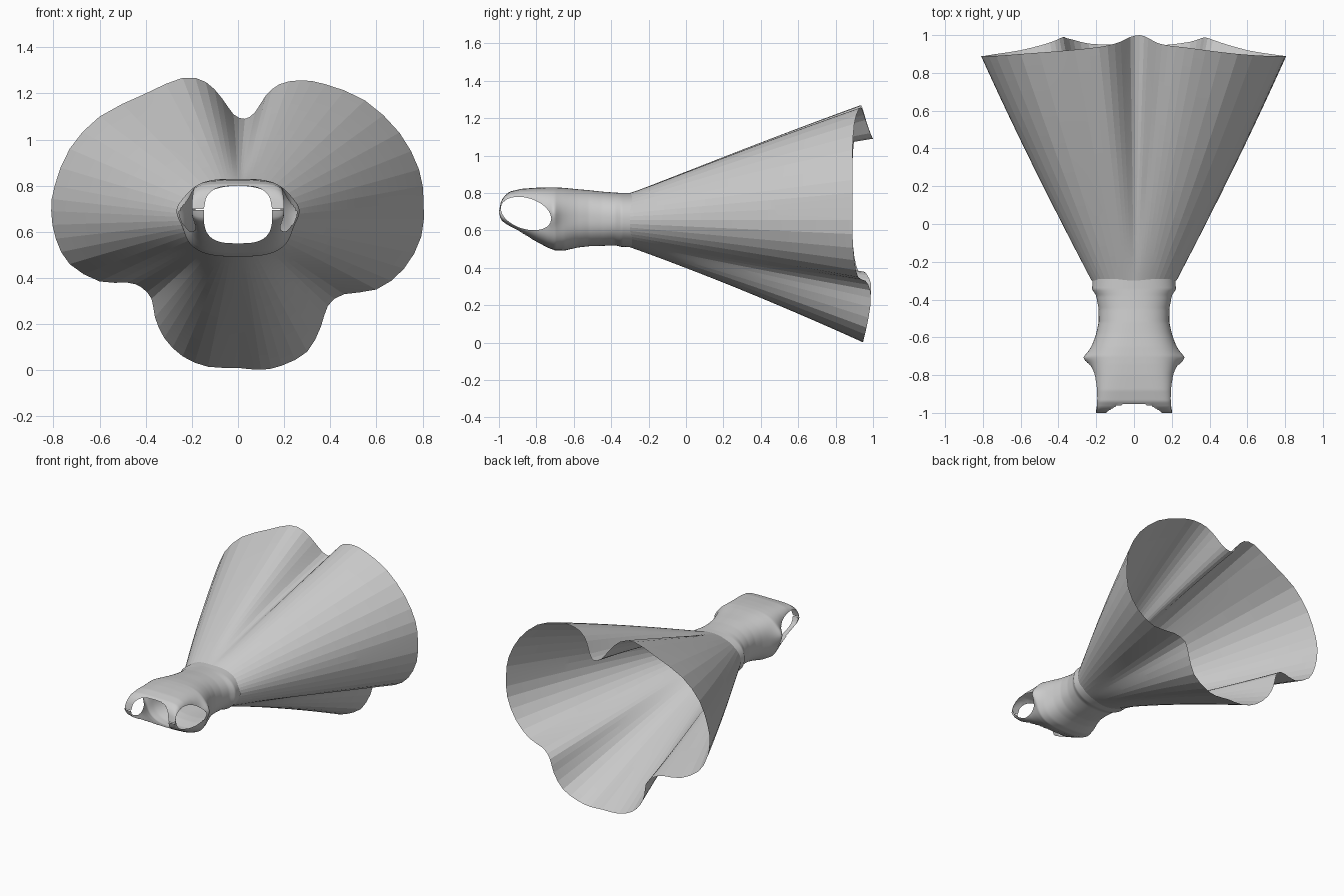
import bpy, bmesh, math
from mathutils import Vector

if "Cube" in bpy.data.objects:
    bpy.data.objects.remove(bpy.data.objects["Cube"])

ZC = 0.66          # height of the garment's long axis
WAIST = -0.30      # y of the waist seam


def lerp_table(table, y):
    """Interpolate rows (y, values...) listed from waist to shoulder."""
    for p, q in zip(table, table[1:]):
        if y >= q[0]:
            t = (p[0] - y) / (p[0] - q[0])
            return [a + (b - a) * t for a, b in zip(p[1:], q[1:])]
    return table[-1][1:]


def smooth_loop(points, steps):
    """Closed Catmull-Rom curve through the points."""
    pts = [Vector(p) for p in points]
    out = []
    for i in range(len(pts)):
        a, b, c, d = (pts[(i + k) % len(pts)] for k in (-1, 0, 1, 2))
        for s in range(steps):
            t = s / steps
            out.append(0.5 * (2 * b + (c - a) * t + (2 * a - 5 * b + 4 * c - d) * t * t
                              + (3 * b - a - 3 * c + d) * t ** 3))
    return out


def soften(points, sigma):
    """Copy of the loop with its folds averaged out."""
    out = []
    n = len(points)
    for p in points:
        tot, acc = 0, Vector((0, 0, 0))
        for j, q in enumerate(points):
            seg = (points[j - 1] - points[(j + 1) % n]).length
            w = seg * math.exp(-(p - q).length_squared / (2 * sigma * sigma))
            tot += w
            acc += q * w
        out.append(acc / tot)
    return out


def section(ang, a, top, bot, n):
    """Point on a rounded-box cross-section."""
    c, s = math.cos(ang), math.sin(ang)
    x = a * math.copysign(abs(c) ** (2 / n), c)
    z = (top + bot) / 2 + (top - bot) / 2 * math.copysign(abs(s) ** (2 / n), s)
    return x, z


def loft(bm, rings):
    rows = [[bm.verts.new(p) for p in r] for r in rings]
    n = len(rows[0])
    for r0, r1 in zip(rows, rows[1:]):
        for i in range(n):
            j = (i + 1) % n
            bm.faces.new((r0[i], r0[j], r1[j], r1[i]))


def cut_hole(bm, keep, level, centre, axes):
    """Delete faces inside a curve (level < 1) and snap the new rim onto it."""
    gone = set()
    for f in bm.faces:
        c = f.calc_center_median()
        if keep(c) and level(c) < 1:
            gone.add(f)
    rim = {v for f in gone for v in f.verts if any(g not in gone for g in v.link_faces)}
    bmesh.ops.delete(bm, geom=list(gone), context='FACES')
    for v in rim:
        k = min(max(1 / max(level(v.co), 0.3), 0.9), 1.12)
        for ax, c in zip(axes, centre):
            v.co[ax] = c + (v.co[ax] - c) * k


def finish(name, bm, angle):
    bmesh.ops.recalc_face_normals(bm, faces=bm.faces)
    me = bpy.data.meshes.new(name)
    bm.to_mesh(me)
    bm.free()
    ob = bpy.data.objects.new(name, me)
    bpy.context.collection.objects.link(ob)
    bpy.ops.object.select_all(action='DESELECT')
    ob.select_set(True)
    bpy.context.view_layer.objects.active = ob
    bpy.ops.object.shade_smooth_by_angle(angle=math.radians(angle))
    return ob


# Skirt: fluted cone from the oval waist to a wavy hem (x, z, y)
HEM = [(.03, 1.09, 1.0), (.075, 1.12, .985), (.12, 1.19, .96), (.18, 1.24, .945), (.27, 1.257, .935),
       (.38, 1.24, .92), (.55, 1.17, .90), (.70, 1.03, .89), (.785, .87, .89), (.805, .73, .89),
       (.795, .58, .89), (.72, .44, .90), (.60, .35, .92), (.46, .33, .96), (.39, .28, .985),
       (.36, .19, .985), (.30, .08, .965), (.19, .02, .95), (.10, .002, .945), (0, .01, .95),
       (-.13, .015, .95), (-.24, .06, .955), (-.32, .14, .975), (-.36, .23, .985), (-.375, .31, .99),
       (-.42, .36, .97), (-.48, .38, .95), (-.60, .385, .92), (-.73, .46, .90), (-.79, .57, .89),
       (-.81, .69, .89), (-.795, .80, .89), (-.73, .96, .89), (-.60, 1.10, .90), (-.40, 1.20, .915),
       (-.24, 1.268, .93), (-.14, 1.25, .945), (-.07, 1.18, .965), (-.02, 1.11, .99)]
hem = smooth_loop(HEM, 2)
base = soften(hem, 0.17)
rings = []
for k in range(31):
    t = k / 30
    ring = []
    for (hx, hz, hy), (bx, bz, _) in zip(hem, base):
        ang = math.atan2((bz - ZC) / 0.145, bx / 0.225)
        wx, wz = 0.225 * math.cos(ang), 0.655 + 0.145 * math.sin(ang)
        # the sides bulge slightly, the underside hangs a little hollow
        f = t + (0.12 + 0.2 * min(0, hz - 0.6) / 0.6) * t * (1 - t)
        g = t ** 1.5          # folds deepen towards the hem
        ring.append((wx + (bx - wx) * f + (hx - bx) * g, WAIST + (hy - WAIST) * t,
                     wz + (bz - wz) * f + (hz - bz) * g))
    rings.append(ring)
bm = bmesh.new()
loft(bm, rings)
finish("skirt", bm, 4)

# Bodice: y, half width, top z, bottom z
PROFILE = [(-.29, .218, .80, .51), (-.345, .222, .80, .512), (-.38, .20, .802, .52),
           (-.45, .187, .807, .517), (-.52, .187, .815, .515), (-.58, .20, .82, .508),
           (-.65, .222, .827, .492), (-.70, .235, .83, .493), (-.74, .225, .83, .508),
           (-.80, .212, .828, .54), (-.88, .203, .822, .585), (-.94, .20, .808, .618),
           (-.97, .20, .785, .637), (-.99, .20, .755, .655), (-1.0, .20, .70, .695)]
rings = []
ROWS, COLS = 90, 128
for k in range(ROWS + 1):
    y = -0.29 - 0.71 * k / ROWS
    a, top, bot = lerp_table(PROFILE, y)
    n = 2.3 + 3.5 * (k / ROWS) ** 3
    ring = []
    for i in range(COLS):
        x, z = section(2 * math.pi * i / COLS, a, top, bot, n)
        # small pointed flare under each arm
        flare = math.exp(-abs((y + .71) / .04) ** 1.4 - ((z - .69) / .06) ** 2)
        x += math.copysign(0.035 * flare, x) if abs(x) > 0.1 else 0
        ring.append((x, y, z))
    rings.append(ring)
bm = bmesh.new()
loft(bm, rings)

# Armholes on both sides, tilted to follow the straps
for side in (-1, 1):
    cut_hole(bm, lambda c: c.x * side > 0.16,
             lambda c: math.hypot((c.y + .855) / .135, (c.z - .69 + .2 * (c.y + .855)) / .085),
             (-.855, .69), (1, 2))
# Scooped neckline between the shoulder straps
cut_hole(bm, lambda c: c.y < -0.76,
         lambda c: (abs(c.x / .148) ** 3 + abs((c.z - .675) / .125) ** 3) ** (1 / 3),
         (0, .675), (0, 2))
bmesh.ops.delete(bm, geom=[v for v in bm.verts if not v.link_faces], context='VERTS')
finish("bodice", bm, 40)
